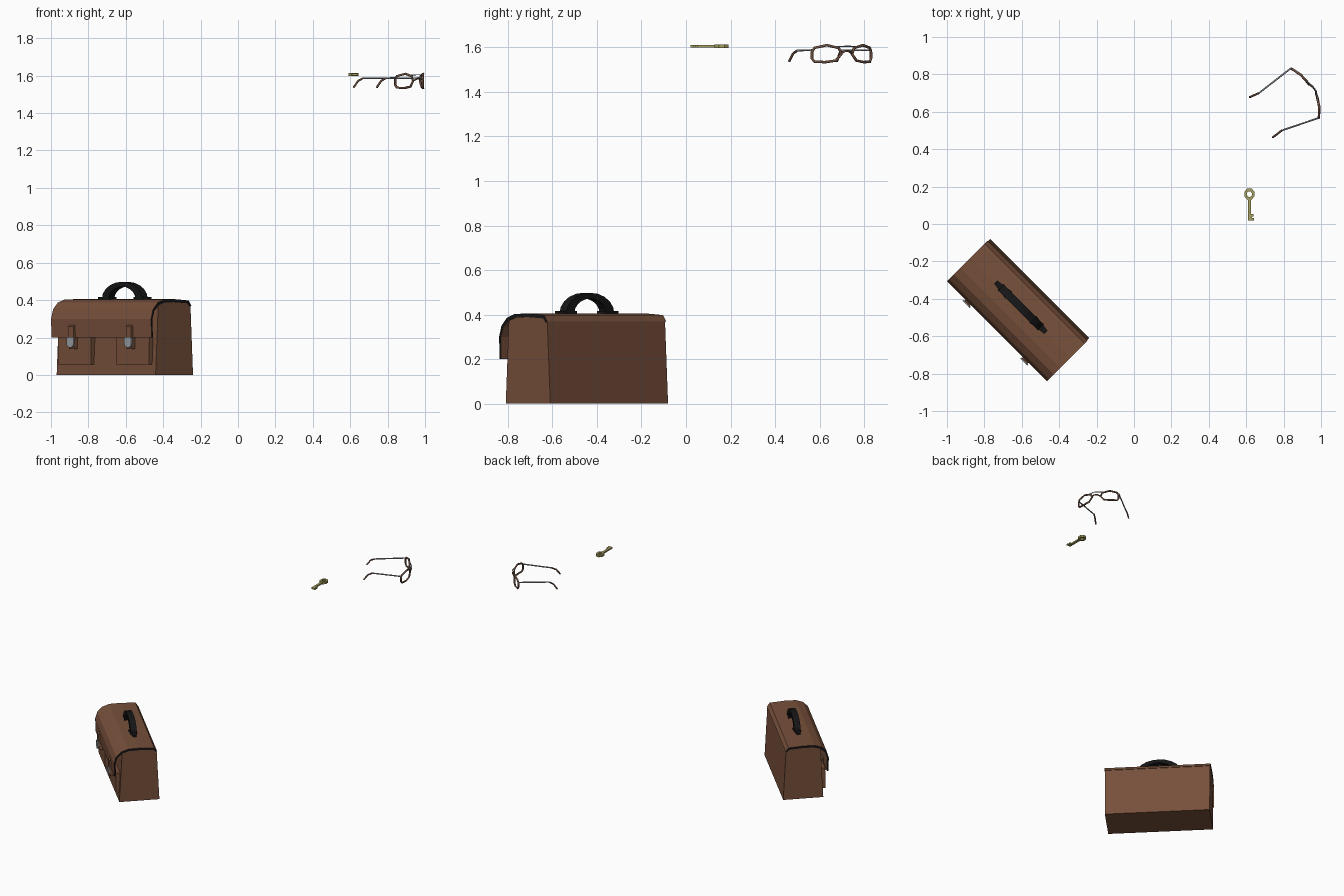
import bpy, bmesh, math
from mathutils import Matrix, Vector

if "Cube" in bpy.data.objects:
    bpy.data.objects.remove(bpy.data.objects["Cube"])


def material(name, rgb):
    m = bpy.data.materials.new(name)
    m.diffuse_color = (*rgb, 1)
    m.use_nodes = True
    m.node_tree.nodes["Principled BSDF"].inputs["Base Color"].default_value = m.diffuse_color
    return m


LEATHER = material("brown leather", (0.185, 0.08, 0.043))
BLACK = material("black", (0.008, 0.008, 0.008))
METAL = material("grey metal", (0.32, 0.34, 0.37))
BRASS = material("brass", (0.38, 0.35, 0.12))
RIM = material("tortoise brown", (0.17, 0.085, 0.055))

BAG = Matrix.Translation((-0.605, -0.445, 0)) @ Matrix.Rotation(math.radians(-45), 4, 'Z')


def finish(bm, name, mats, matrix=Matrix()):
    bmesh.ops.recalc_face_normals(bm, faces=bm.faces)
    me = bpy.data.meshes.new(name)
    bm.to_mesh(me)
    bm.free()
    for m in mats:
        me.materials.append(m)
    ob = bpy.data.objects.new(name, me)
    ob.matrix_world = matrix
    bpy.context.collection.objects.link(ob)
    return ob


def prism(name, pts, vec, mats, matrix=Matrix()):
    """Closed 3D outline extruded along vec."""
    bm = bmesh.new()
    f = bm.faces.new([bm.verts.new(p) for p in pts])
    top = bmesh.ops.extrude_face_region(bm, geom=[f])["geom"]
    bmesh.ops.translate(bm, vec=vec, verts=[v for v in top if isinstance(v, bmesh.types.BMVert)])
    return finish(bm, name, mats, matrix)


def along_bag(name, profile, u0, u1, mats):
    """Depth/height profile extruded along the bag's length."""
    return prism(name, [(u0, v, z) for v, z in profile], (u1 - u0, 0, 0), mats, BAG)


def tube(name, pts, r, mat, cyclic=False):
    cu = bpy.data.curves.new(name, 'CURVE')
    cu.dimensions = '3D'
    cu.bevel_depth = r
    cu.bevel_resolution = 1
    cu.use_fill_caps = True
    sp = cu.splines.new('POLY')
    sp.points.add(len(pts) - 1)
    for p, co in zip(sp.points, pts):
        p.co = (*co, 1)
    sp.use_cyclic_u = cyclic
    cu.materials.append(mat)
    ob = bpy.data.objects.new(name, cu)
    bpy.context.collection.objects.link(ob)
    return ob


# Bag body, tapering in depth
along_bag("bag_body", [(0.1415, 0), (0.122, 0.372), (0.10, 0.389), (-0.09, 0.389),
                       (-0.122, 0.37), (-0.1415, 0)], -0.374, 0.374, [LEATHER])

# Flap over the top and front, dark cut edges
flap = along_bag("bag_flap", [
    (0.125, 0.37), (0.105, 0.398), (0, 0.405), (-0.08, 0.403), (-0.13, 0.386), (-0.165, 0.35),
    (-0.18, 0.30), (-0.176, 0.20), (-0.166, 0.20), (-0.169, 0.30), (-0.155, 0.343),
    (-0.123, 0.372), (-0.075, 0.387), (0, 0.389), (0.10, 0.383), (0.115, 0.365)],
    -0.378, 0.378, [LEATHER, BLACK])
for p in flap.data.polygons:
    p.material_index = int(abs(p.normal.x) > 0.9)

# Front pockets, straps and buckles
for side, s in (("left", -1), ("right", 1)):
    along_bag(side + "_pocket", [(-0.10, 0.055), (-0.162, 0.055), (-0.160, 0.21), (-0.10, 0.21)],
              s * 0.095, s * 0.345, [LEATHER])
    c = s * 0.218
    along_bag(side + "_strap", [(-0.155, 0.14), (-0.183, 0.14), (-0.190, 0.20), (-0.190, 0.26),
                                (-0.172, 0.27), (-0.155, 0.20)], c - 0.02, c + 0.02, [LEATHER])
    plate = [(c + 0.027 * math.cos(a), -0.188, 0.168 + 0.022 * math.sin(a))
             for a in [math.pi + i * math.pi / 6 for i in range(7)]]
    plate += [(c + 0.027, -0.188, 0.195), (c + 0.018, -0.188, 0.203),
              (c - 0.018, -0.188, 0.203), (c - 0.027, -0.188, 0.195)]
    prism(side + "_buckle", plate, (0, -0.009, 0), [METAL], BAG)

# Handle: arch with feet
outer, inner = [], []
for i in range(11):
    a = math.pi * i / 10
    outer.append((0.152 * math.cos(a), -0.022, 0.405 + 0.093 * math.sin(a)))
    inner.append((0.102 * math.cos(a), -0.022, 0.405 + 0.067 * math.sin(a)))
prism("handle_arch", outer + inner[::-1], (0, 0.044, 0), [BLACK], BAG)
for side, s in (("left", -1), ("right", 1)):
    prism(side + "_handle_foot", [(s * 0.09, -0.026, 0.398), (s * 0.19, -0.012, 0.398),
                                  (s * 0.19, 0.012, 0.398), (s * 0.09, 0.026, 0.398)],
          (0, 0, 0.018), [BLACK], BAG)

# Key: ring bow, shaft and bits
KX, KZ = 0.617, 1.598
bm = bmesh.new()
N = 8
rings = []
for r, z in ((0.031, 0), (0.015, 0), (0.015, 0.016), (0.031, 0.016)):
    rings.append([bm.verts.new((KX + r * 0.92 * math.cos(math.tau * (i + .5) / N),
                                0.160 + r * 1.08 * math.sin(math.tau * (i + .5) / N), KZ + z))
                  for i in range(N)])
for k in range(4):
    a, b = rings[k], rings[(k + 1) % 4]
    for i in range(N):
        j = (i + 1) % N
        bm.faces.new((a[i], a[j], b[j], b[i]))
finish(bm, "key_bow", [BRASS])
shaft = [(-.008, .135), (-.008, .02), (.024, .02), (.024, .033), (.014, .033), (.014, .041),
         (.022, .041), (.022, .053), (.009, .053), (.009, .135)]
prism("key_shaft", [(KX + x, y, KZ + 0.002) for x, y in shaft], (0, 0, 0.011), [BRASS])

# Glasses: rims bulge slightly along the face curve
OUTLINE = [(0.02, 1.58), (0.10, 1.598), (0.50, 1.610), (0.90, 1.597), (0.98, 1.57),
           (0.80, 1.541), (0.45, 1.534), (0.10, 1.536), (0.02, 1.55)]


def on_lens(o, i, s, z):
    d = Vector(i) - Vector(o)
    n = Vector((d.y, -d.x)).normalized()
    if n.x < 0:
        n = -n
    p = Vector(o) + d * s + n * (0.04 * s * (1 - s))
    return (p.x, p.y, z)


LENSES = {"near": ((0.987, 0.563), (0.972, 0.70)), "far": ((0.838, 0.832), (0.937, 0.743))}
for name, (o, i) in LENSES.items():
    tube(name + "_rim", [on_lens(o, i, s, z) for s, z in OUTLINE], 0.0065, RIM, True)

# Bridge and thin top bar
(no, ni), (fo, fi) = LENSES["near"], LENSES["far"]
tube("bridge", [on_lens(no, ni, 0.97, 1.572), (0.972, 0.712, 1.583), (0.957, 0.732, 1.583),
                on_lens(fo, fi, 0.97, 1.572)], 0.005, RIM)
tube("top_bar", [on_lens(no, ni, 0.7, 1.603), (0.972, 0.715, 1.605), (0.953, 0.738, 1.605),
                 on_lens(fo, fi, 0.7, 1.603)], 0.003, METAL)

# Temples with curved ear tips
for name, hinge, bend, tip in (("near", (0.987, 0.567), (0.79, 0.50), (0.742, 0.463)),
                               ("far", (0.838, 0.832), (0.668, 0.70), (0.618, 0.678))):
    mid = [bend[k] * 0.5 + tip[k] * 0.5 for k in (0, 1)]
    tube(name + "_temple", [(*hinge, 1.588), (*bend, 1.586)], 0.0045, METAL)
    tube(name + "_ear_tip", [(*bend, 1.586), (*mid, 1.573), (*tip, 1.537)], 0.0055, RIM)
